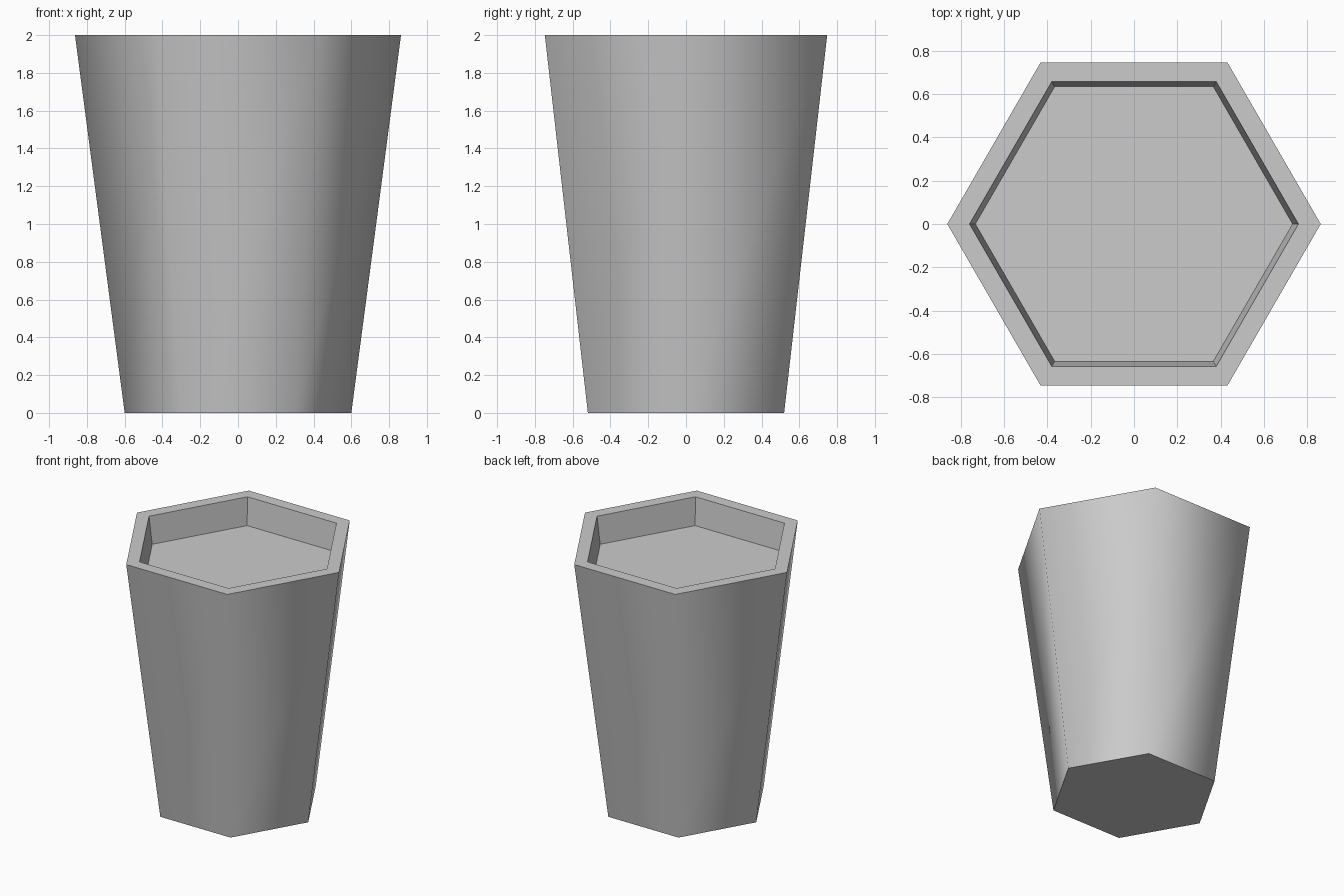
import bpy, bmesh
from math import cos, sin, pi

if "Cube" in bpy.data.objects:
    bpy.data.objects.remove(bpy.data.objects["Cube"], do_unlink=True)

SIDES = 6

# Single stone grey
grey = bpy.data.materials.new("stone_grey")
colour = (0.60, 0.60, 0.60, 1)
grey.use_nodes = True
grey.diffuse_color = colour
grey.node_tree.nodes["Principled BSDF"].inputs["Base Color"].default_value = colour

bm = bmesh.new()


def ring(radius, z):
    return [bm.verts.new((radius * cos(2 * pi * i / SIDES),
                          radius * sin(2 * pi * i / SIDES), z)) for i in range(SIDES)]


def bridge(a, b, smooth=False):
    for i in range(SIDES):
        j = (i + 1) % SIDES
        bm.faces.new((a[i], a[j], b[j], b[i])).smooth = smooth


# Tapered wall, flat rim and recessed floor
base = ring(0.60, 0)
outer_rim = ring(0.863, 2)
inner_rim = ring(0.76, 2)
floor = ring(0.733, 1.79)
bm.faces.new(base[::-1])
bridge(base, outer_rim, smooth=True)
bridge(outer_rim, inner_rim)
bridge(inner_rim, floor)
bm.faces.new(floor)

# Only the upright corners of the outer wall stay soft
for edge in bm.edges:
    edge.smooth = all(f.smooth for f in edge.link_faces)

mesh = bpy.data.meshes.new("hexagonal_planter")
bm.to_mesh(mesh)
bm.free()
mesh.materials.append(grey)
planter = bpy.data.objects.new("hexagonal_planter", mesh)
bpy.context.collection.objects.link(planter)
